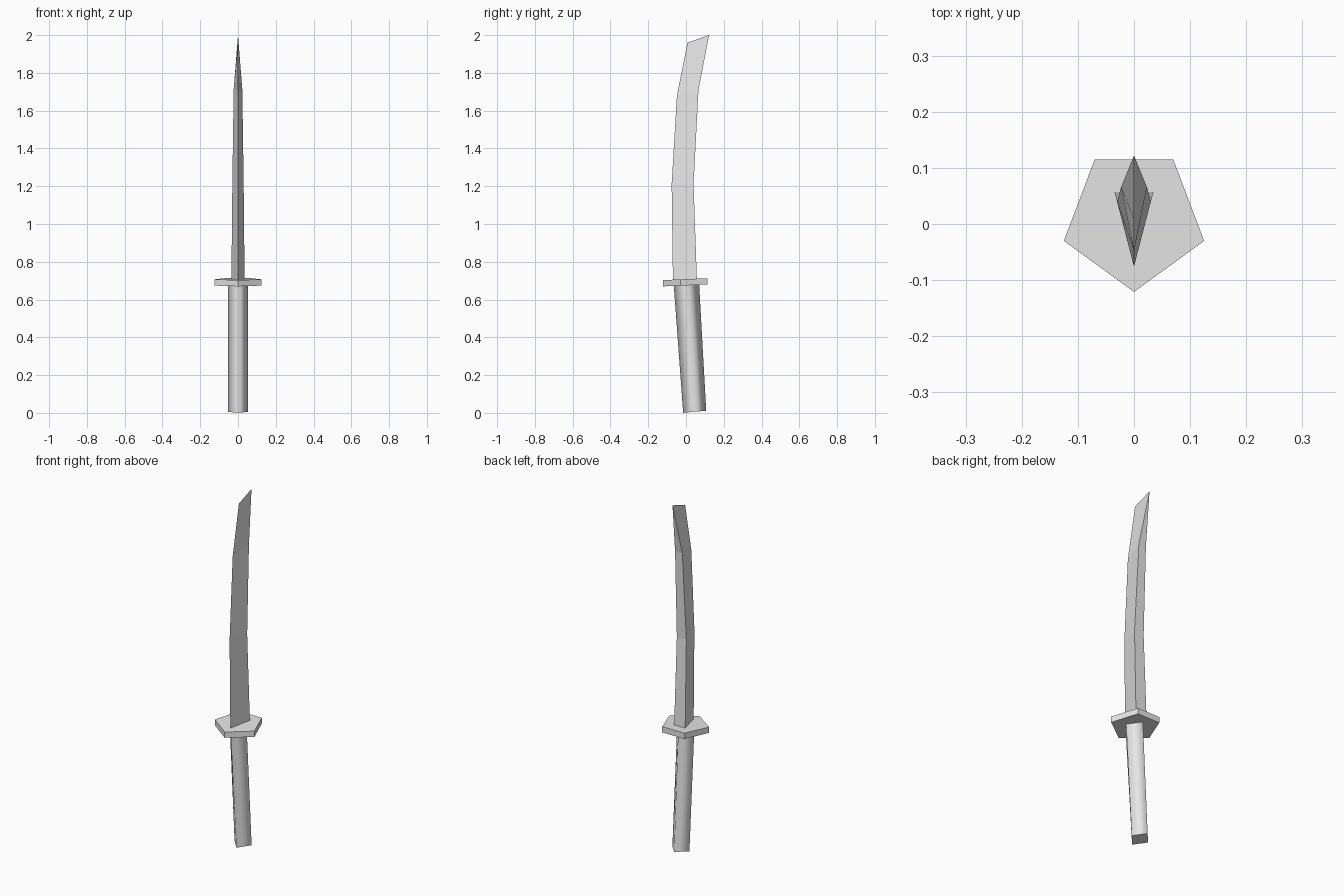
import bpy
import bmesh

cube = bpy.data.objects.get("Cube")
if cube:
    bpy.data.objects.remove(cube, do_unlink=True)

steel = bpy.data.materials.new("light grey")
steel.use_nodes = True
GREY = (0.8, 0.8, 0.8, 1)
steel.diffuse_color = GREY
steel.node_tree.nodes["Principled BSDF"].inputs["Base Color"].default_value = GREY


def loft(name, rings, smooth_sides=False):
    """Skin a stack of equal-sized rings and cap both ends."""
    bm = bmesh.new()
    loops = [[bm.verts.new(p) for p in ring] for ring in rings]
    n = len(loops[0])
    for low, high in zip(loops, loops[1:]):
        for i in range(n):
            j = (i + 1) % n
            face = bm.faces.new((low[i], low[j], high[j], high[i]))
            face.smooth = smooth_sides
    bm.faces.new(loops[0][::-1])
    bm.faces.new(loops[-1])
    bmesh.ops.remove_doubles(bm, verts=bm.verts[:], dist=0.0005)
    bmesh.ops.recalc_face_normals(bm, faces=bm.faces[:])
    mesh = bpy.data.meshes.new(name)
    bm.to_mesh(mesh)
    bm.free()
    mesh.materials.append(steel)
    obj = bpy.data.objects.new(name, mesh)
    bpy.context.collection.objects.link(obj)
    return obj


# Blade: wedge section with the sharp edge in front and a flat spine behind
# (edge y, edge z, spine y, spine z, spine half width)
stations = [
    (-0.069, 0.69, 0.058, 0.69, 0.035),
    (-0.076, 1.21, 0.040, 1.21, 0.030),
    (-0.048, 1.68, 0.066, 1.71, 0.023),
    (0.008, 1.96, 0.122, 2.0, 0),
]
loft("blade", [[(0, ey, ez), (w, sy, sz), (-w, sy, sz)]
               for ey, ez, sy, sz, w in stations])

# Guard: five-sided plate, tilted slightly up toward the back
outline = [(0, -0.121), (0.125, -0.03), (0.07, 0.115), (-0.07, 0.115), (-0.125, -0.03)]
loft("guard", [[(x, y, z + 0.042 * y) for x, y in outline] for z in (0.675, 0.708)])

# Handle: four-sided grip with rounded shading, leaning back at the bottom
# (centre y, centre z, half depth)
grip = [(0.046, 0.006, 0.061), (0.002, 0.685, 0.067)]
loft("handle", [[(0, y - d, z - 0.09 * d), (0.054, y, z),
                 (0, y + d, z + 0.09 * d), (-0.054, y, z)] for y, z, d in grip],
     smooth_sides=True)
